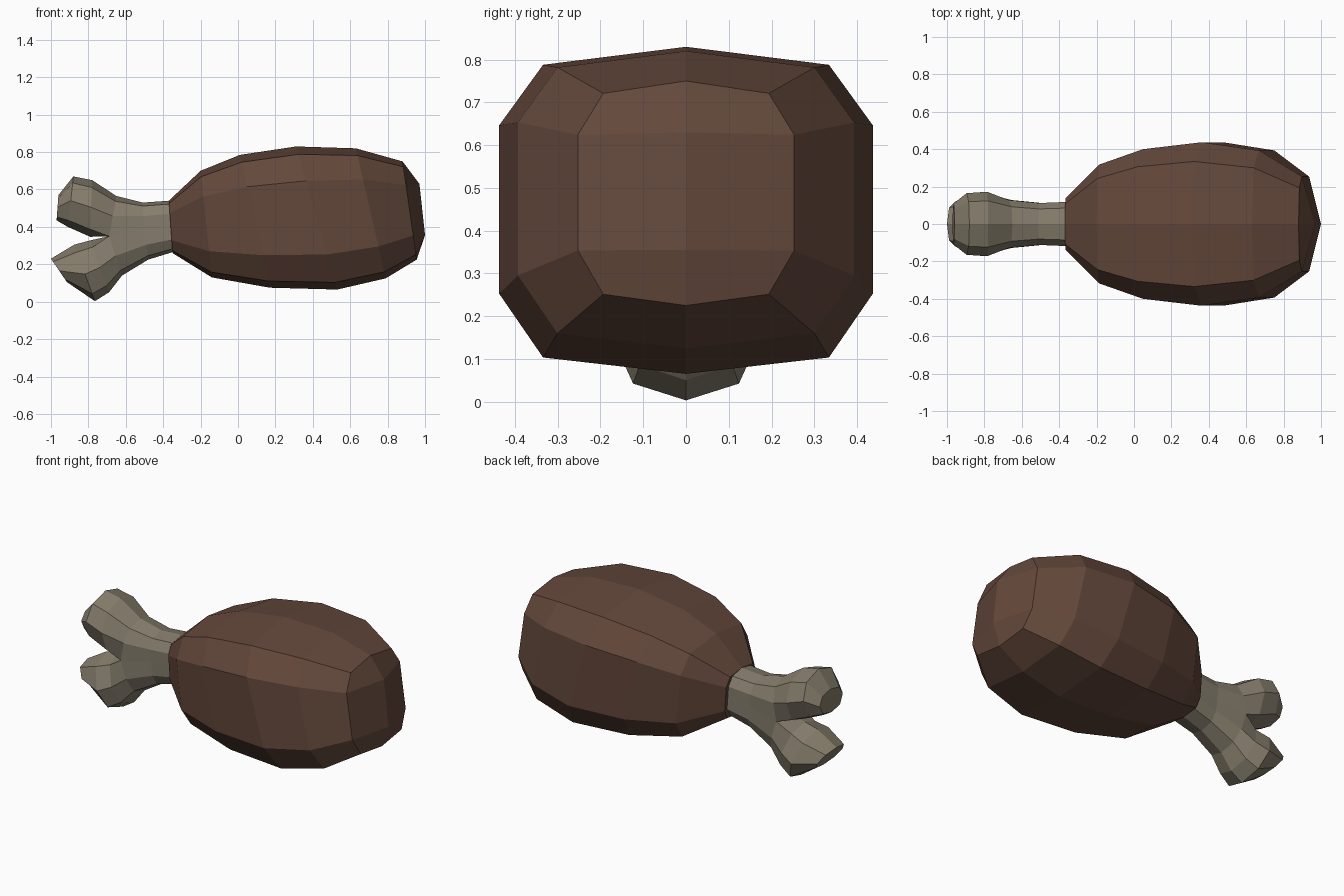
import bpy, bmesh

if "Cube" in bpy.data.objects:
    bpy.data.objects.remove(bpy.data.objects["Cube"])


def material(name, rgb):
    m = bpy.data.materials.new(name)
    m.diffuse_color = (*rgb, 1)
    m.use_nodes = True
    m.node_tree.nodes["Principled BSDF"].inputs["Base Color"].default_value = m.diffuse_color
    return m


def finish(bm, name, mat):
    bmesh.ops.remove_doubles(bm, verts=bm.verts, dist=0.0005)
    bmesh.ops.recalc_face_normals(bm, faces=bm.faces)
    mesh = bpy.data.meshes.new(name)
    bm.to_mesh(mesh)
    bm.free()
    mesh.materials.append(mat)
    obj = bpy.data.objects.new(name, mesh)
    bpy.context.collection.objects.link(obj)
    return obj


def ring(bm, a, b, width, section):
    """Ring between profile points a and b; section = (width factor, fraction from a to b)."""
    half = [(s * width, t) for s, t in section]
    loop = half + [(-y, t) for y, t in half[-2:0:-1]]
    return [bm.verts.new((a[0] + (b[0] - a[0]) * t, y, a[1] + (b[1] - a[1]) * t))
            for y, t in loop]


def bridge(bm, r0, r1, skip=()):
    n = len(r0)
    for i in range(n):
        if i not in skip:
            j = (i + 1) % n
            bm.faces.new((r0[i], r0[j], r1[j], r1[i]))


meat_brown = material("meat brown", (0.125, 0.064, 0.043))
bone_grey = material("bone grey", (0.235, 0.205, 0.150))

# Meat: tilted ten-sided rings (top point, bottom point, half width)
MEAT = [((-.37, .54), (-.35, .26), .14),
        ((-.20, .70), (-.14, .13), .318),
        ((.01, .785), (.17, .075), .40),
        ((.31, .83), (.53, .065), .437),
        ((.63, .82), (.79, .125), .393),
        ((.88, .75), (.955, .225), .253)]
MEAT_SECTION = [(0, 0), (.765, .055), (1, .24), (1, .755), (.765, .95), (0, 1)]
bm = bmesh.new()
rings = [ring(bm, a, b, w, MEAT_SECTION) for a, b, w in MEAT]
for r0, r1 in zip(rings, rings[1:]):
    bridge(bm, r0, r1)
bm.faces.new(rings[0])
# Bulging end, creased along its centre line
e = rings[-1]
up = bm.verts.new((.97, 0, .63))
low = bm.verts.new((1.0, 0, .355))
for t, c, s, s2, c2, b in ((0, 1, 2, 3, 4, 5), (0, 9, 8, 7, 6, 5)):
    bm.faces.new((e[t], e[c], e[s], up))
    bm.faces.new((up, e[s], e[s2], low))
    bm.faces.new((low, e[s2], e[c2], e[b]))
finish(bm, "meat", meat_brown)

# Bone: two prongs sharing a seam along the stem (outer point, inner point, half width)
UPPER = [((-.37, .54), (-.36, .40), .118),
         ((-.51, .53), (-.50, .385), .112),
         ((-.65, .565), (-.69, .35), .128),
         ((-.78, .65), (-.79, .347), .172),
         ((-.88, .67), (-.91, .40), .165),
         ((-.96, .57), (-.97, .435), .11)]
LOWER = [((-.35, .265), (-.36, .40), .118),
         ((-.48, .225), (-.50, .385), .112),
         ((-.62, .14), (-.69, .35), .128),
         ((-.69, .05), (-.79, .328), .15),
         ((-.765, .003), (-.875, .305), .172),
         ((-.915, .105), (-1.0, .23), .12)]
STEM_SECTION = [(0, 0), (.72, .13), (1, .5), (1, 1), (0, 1)]
KNOB_SECTION = [(0, 0), (.72, .13), (1, .48), (.72, .87), (0, 1)]
bm = bmesh.new()
for prong in (UPPER, LOWER):
    rings = [ring(bm, a, b, w, STEM_SECTION if i < 3 else KNOB_SECTION)
             for i, (a, b, w) in enumerate(prong)]
    for i in range(5):
        # the stem stays open along the seam
        bridge(bm, rings[i], rings[i + 1], skip=(3, 4) if i < 2 else ())
    bm.faces.new(rings[-1])
# Remove unused seam points inside the stem
bmesh.ops.delete(bm, geom=[v for v in bm.verts if not v.link_faces], context='VERTS')
finish(bm, "forked_bone", bone_grey)
